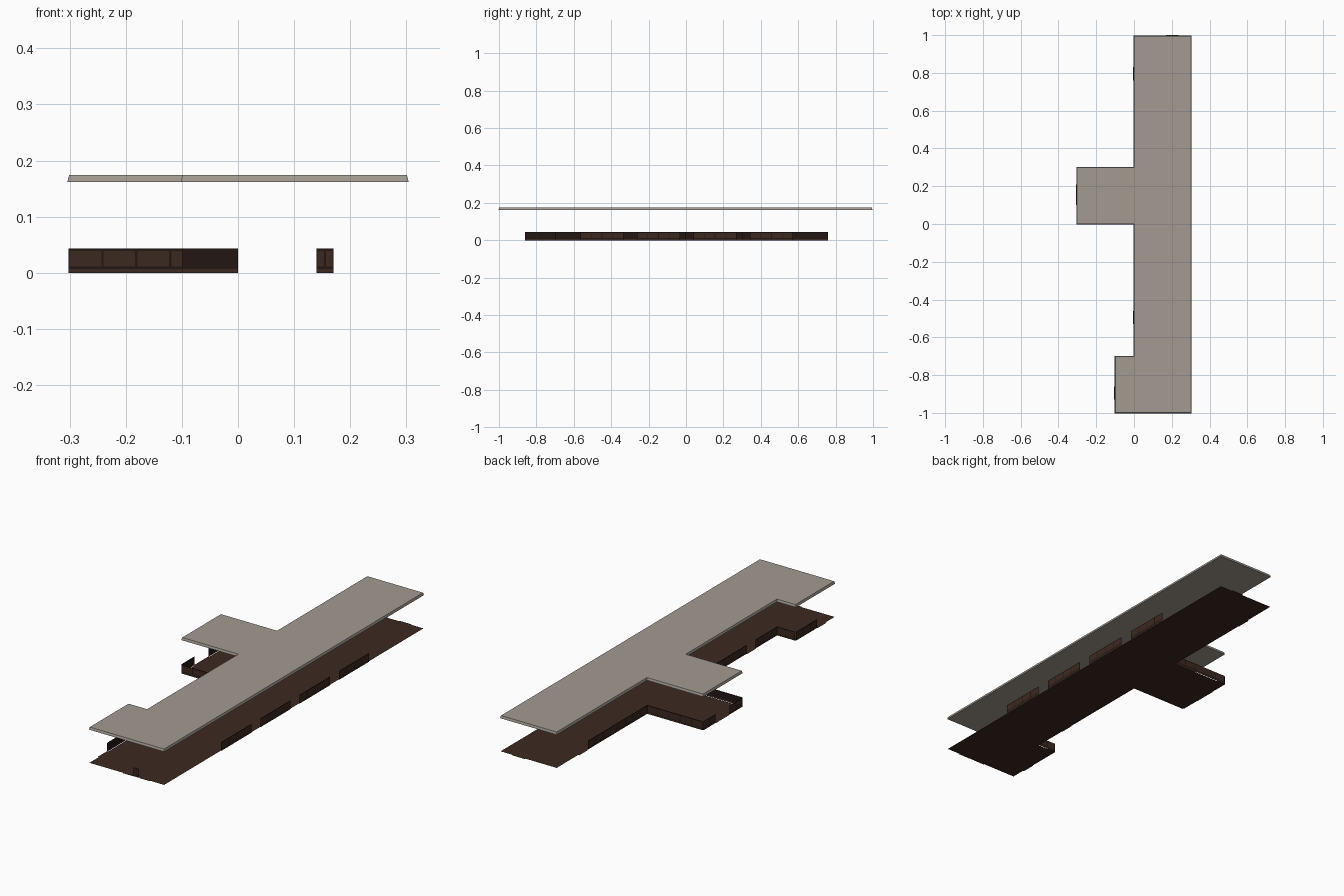
import bpy, bmesh
from mathutils import Vector

if "Cube" in bpy.data.objects:
    bpy.data.objects.remove(bpy.data.objects["Cube"])

# Footprint shared by floor and roof (anticlockwise)
PLAN = [(-.1, -1), (.302, -1), (.302, .995), (0, .995), (0, .3),
        (-.302, .3), (-.302, 0), (0, 0), (0, -.7), (-.1, -.7)]


def material(name, rgb):
    m = bpy.data.materials.new(name)
    m.diffuse_color = (*rgb, 1)
    m.use_nodes = True
    m.node_tree.nodes["Principled BSDF"].inputs["Base Color"].default_value = m.diffuse_color
    return m


STONE = material("roof grey", (.36, .325, .285))
BROWN = material("brown panel", (.046, .022, .015))
DARK = material("dark frame", (.016, .008, .006))


def finish(bm, name, *mats):
    me = bpy.data.meshes.new(name)
    bm.to_mesh(me)
    bm.free()
    for m in mats:
        me.materials.append(m)
    ob = bpy.data.objects.new(name, me)
    bpy.context.collection.objects.link(ob)
    return ob


def upright(bm, a, b, z0, z1, mat):
    """Vertical quad, facing to the right of the direction a to b."""
    f = bm.faces.new([bm.verts.new((p.x, p.y, z))
                      for p, z in ((a, z0), (b, z0), (b, z1), (a, z1))])
    f.material_index = mat


def wall(name, a, b):
    """Low wall: plinth strip, dark frame, row of raised brown panels."""
    a, b = Vector(a), Vector(b)
    d = b - a
    length = d.length
    d.normalize()
    out = Vector((d.y, -d.x))
    bm = bmesh.new()
    upright(bm, a + out * .003, b + out * .003, 0, .007, 0)
    upright(bm, a + out * .003, b + out * .003, .007, .043, 1)
    n = max(2, round(length / .055))
    w = length / n
    for i in range(n):
        upright(bm, a + d * (i * w + .002) + out * .0045,
                a + d * ((i + 1) * w - .002) + out * .0045, .011, .039, 0)
    # reverse so outer faces point outward
    bm.normal_update()
    for f in bm.faces:
        if f.normal.xy.dot(out) < 0:
            f.normal_flip()
    finish(bm, name, BROWN, DARK)


# Floor sheet
bm = bmesh.new()
bm.faces.new([bm.verts.new((x, y, 0)) for x, y in PLAN])
# Door sills lying just outside the floor edge
for x0, x1, y0, y1 in ((-.006, 0, .76, .83), (-.307, -.302, .1, .21),
                       (-.006, 0, -.53, -.46), (-.106, -.1, -.93, -.86),
                       (.17, .235, .995, 1), (.08, .14, -1.004, -1),
                       (.17, .23, -1.004, -1)):
    bm.faces.new([bm.verts.new(p) for p in
                  ((x0, y0, 0), (x1, y0, 0), (x1, y1, 0), (x0, y1, 0))])
finish(bm, "floor", BROWN)

# Roof slab, slightly wider at the underside, with a middle edge line
cx = cy = 0
bm = bmesh.new()


def offset_plan(d):
    n = len(PLAN)
    pts = []
    for i in range(n):
        p, q, r = (Vector(PLAN[j % n]) for j in (i - 1, i, i + 1))
        u, v = (q - p).normalized(), (r - q).normalized()
        pts.append(q + d * (Vector((u.y, -u.x)) + Vector((v.y, -v.x))))
    return pts


rings = [[bm.verts.new((p.x, p.y, z)) for p in offset_plan(d)]
         for z, d in ((.162, .002), (.167, .001), (.174, -.001))]
for lo, hi in zip(rings, rings[1:]):
    for i in range(len(lo)):
        j = (i + 1) % len(lo)
        bm.faces.new((lo[i], lo[j], hi[j], hi[i]))
bm.faces.new(rings[-1])
bm.faces.new(rings[0][::-1])
finish(bm, "roof", STONE)

# Walls along the stepped left side, broken at the doorways
LEFT = [((0, .76), (0, .3)), ((0, .3), (-.302, .3)),
        ((-.302, .3), (-.302, .21)), ((-.302, .1), (-.302, 0)),
        ((-.302, 0), (0, 0)), ((0, 0), (0, -.46)),
        ((0, -.53), (0, -.7)), ((0, -.7), (-.1, -.7)),
        ((-.1, -.7), (-.1, -.86))]
for i, (a, b) in enumerate(LEFT):
    wall(f"left_wall_{i}", a, b)

# Four equal window walls on the straight right side
for i in range(4):
    y = -.565 + .302 * i
    wall(f"right_wall_{i}", (.302, y), (.302, y + .232))

# Narrow pier between the front doors
wall("front_pier", (.14, -1), (.17, -1))
